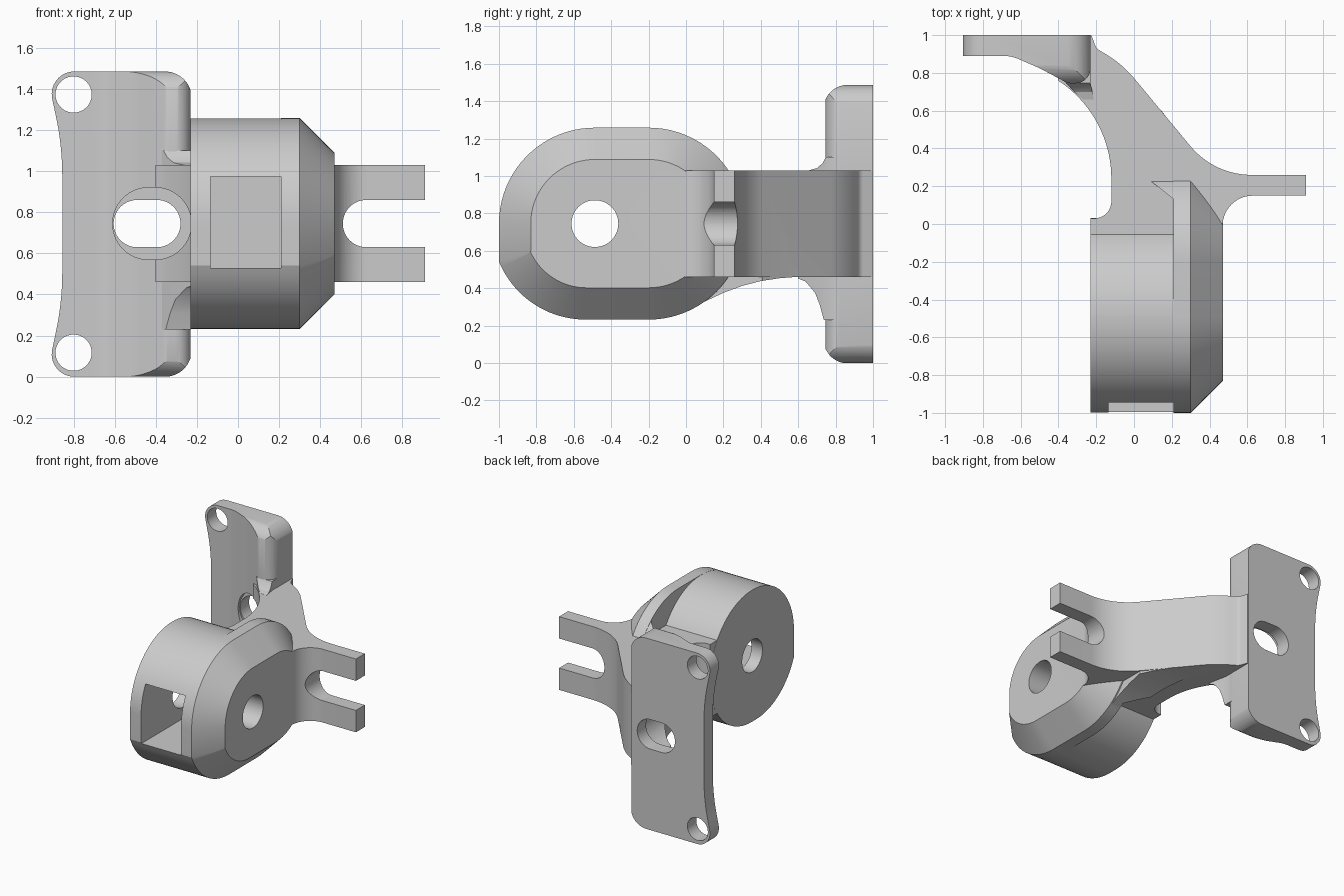
import bpy, bmesh, math
from mathutils import Vector, Matrix

if "Cube" in bpy.data.objects:
    bpy.data.objects.remove(bpy.data.objects["Cube"], do_unlink=True)

steel = bpy.data.materials.new("plain grey")
steel.use_nodes = True
GREY = (0.6, 0.6, 0.6, 1)
steel.diffuse_color = GREY
steel.node_tree.nodes["Principled BSDF"].inputs["Base Color"].default_value = GREY


def rounded(corners, steps=14):
    """Closed outline from (u, v, radius) corners; radius may be left out."""
    pts = []
    n = len(corners)
    for i, c in enumerate(corners):
        p = Vector(c[:2])
        r = c[2] if len(c) > 2 else 0
        if r <= 0:
            pts.append(p)
            continue
        a = (Vector(corners[i - 1][:2]) - p).normalized()
        b = (Vector(corners[(i + 1) % n][:2]) - p).normalized()
        half = a.angle(b) / 2
        centre = p + (a + b).normalized() * r / math.sin(half)
        start = p + a * r / math.tan(half) - centre
        end = p + b * r / math.tan(half) - centre
        turn = math.atan2(start.x * end.y - start.y * end.x, start.dot(end))
        pts += [centre + Matrix.Rotation(turn * k / steps, 2) @ start
                for k in range(steps + 1)]
    return pts


def loft(name, axis, sections):
    """Solid through (outline, position) sections along one axis."""
    place = {"x": lambda p, h: (h, p[0], p[1]),
             "y": lambda p, h: (p[0], h, p[1]),
             "z": lambda p, h: (p[0], p[1], h)}[axis]
    bm = bmesh.new()
    rings = [[bm.verts.new(place(p, h)) for p in line] for line, h in sections]
    bm.faces.new(rings[0][::-1])
    bm.faces.new(rings[-1])
    for low, high in zip(rings, rings[1:]):
        for i in range(len(low)):
            bm.faces.new((low[i - 1], low[i], high[i], high[i - 1]))
    bm.normal_update()
    if bm.calc_volume(signed=True) < 0:
        bmesh.ops.reverse_faces(bm, faces=bm.faces[:])
    mesh = bpy.data.meshes.new(name)
    bm.to_mesh(mesh)
    bm.free()
    mesh.materials.append(steel)
    ob = bpy.data.objects.new(name, mesh)
    bpy.context.collection.objects.link(ob)
    return ob


def prism(name, axis, outline, low, high):
    return loft(name, axis, [(outline, low), (outline, high)])


def volume(ob):
    bm = bmesh.new()
    bm.from_object(ob, bpy.context.evaluated_depsgraph_get())
    result = bm.calc_volume(signed=True)
    bm.free()
    return result


def combine(base, other, operation):
    """Boolean that is only accepted when the resulting volume is sensible."""
    a, b = volume(base), volume(other)
    least, most = {"UNION": (max(a, b), a + b), "DIFFERENCE": (a - b, a),
                   "INTERSECT": (1e-6, min(a, b))}[operation]
    mod = base.modifiers.new("join", "BOOLEAN")
    mod.operation, mod.object = operation, other
    done = False
    for solver in ("MANIFOLD", "EXACT", "FLOAT"):
        mod.solver = solver
        bpy.context.view_layer.update()
        if least * 0.995 <= volume(base) <= most * 1.005:
            bpy.context.view_layer.objects.active = base
            bpy.ops.object.modifier_apply(modifier=mod.name)
            done = True
            break
    if not done:
        base.modifiers.remove(mod)
    if done or operation != "UNION":
        bpy.data.objects.remove(other, do_unlink=True)
    return done


def slot(u0, u1, v0, v1):
    r = min(u1 - u0, v1 - v0) * 0.499
    return rounded([(u0, v0, r), (u1, v0, r), (u1, v1, r), (u0, v1, r)])


def housing_outline(back, d):
    """Side outline of the housing, shrunk inward by d."""
    r = 0.512 - d
    return rounded([(back - d, 1.258 - d, r), (d - 1, 1.258 - d, r),
                    (d - 1, 0.54 + 0.3 * d), (0.62 * d - 0.85, 0.232 + d, 0.5 - d),
                    (back - d, 0.232 + d, r)], 20)


# Mounting plate with its thick rounded rib
plate = prism("mounting_plate", "z", rounded([
    (-0.95, 1), (-0.95, 0.89), (-0.65, 0.89, 0.2), (-0.5, 0.825, 0.4),
    (-0.35, 0.745, 0.06), (-0.23, 0.745, 0.08), (-0.23, 1)]), -0.1, 1.6)
combine(plate, prism("plate_face", "y", rounded([
    (-0.225, 0, 0.13), (-0.225, 1.485, 0.13), (-0.932, 1.485, 0.11),
    (-0.855, 1.12, 1.4), (-0.855, 0.365, 1.4), (-0.932, 0, 0.11)]), 0.5, 1.2), "INTERSECT")
combine(plate, prism("plate_side", "x", rounded([
    (0.735, -0.002, 0.13), (0.735, 1.487, 0.13), (1.1, 1.487), (1.1, -0.002)]),
    -1.2, 0.2), "INTERSECT")

# Curved arm ending in the flat fork
sweep = [(0.62 * math.cos(math.radians(a)) - 0.74, 0.62 * math.sin(math.radians(a)) + 0.24)
         for a in range(0, 58, 3)]
arm = prism("arm", "z", rounded(
    [(-0.229, -0.1), (-0.229, 0.03), (-0.12, 0.03, 0.09)] + sweep +
    [(-0.4, 0.9), (-0.4, 0.95), (-0.24, 0.998), (-0.225, 0.998), (-0.2, 0.93, 0.05),
     (-0.06, 0.845, 0.6), (0.425, 0.26, 0.42), (0.91, 0.26), (0.91, 0.15),
     (0.469, 0.15, 0.16), (0.469, -0.1)]), 0.46, 1.03)

# Roller housing: round hub plus a longer chamfered flange
hub = prism("roller_housing", "x", housing_outline(0.033, 0.001), -0.23, 0.23)
flange = loft("flange", "x", [(housing_outline(0.313, 0), 0.21),
                              (housing_outline(0.313, 0), 0.3),
                              (housing_outline(0.313, 0.17), 0.47)])
wedge = prism("flange_wedge", "x", housing_outline(0.313, 0.002), 0, 0.28)
combine(wedge, prism("wedge_plan", "z", [
    (0.211, 0.1), (0.211, 0.13), (0.06, 0.25), (0.06, 0.4), (0.29, 0.4), (0.29, 0.1)],
    0, 2), "INTERSECT")

# Gusset blending the flange into the underside of the arm
gusset = prism("gusset", "x", [
    (-0.1, 0.5), (-0.1, 0.26), (0, 0.28), (0.1, 0.328), (0.2, 0.375), (0.3, 0.412),
    (0.4, 0.438), (0.5, 0.453), (0.6, 0.461), (0.6, 0.5)], -0.3, 0.4)
combine(gusset, prism("gusset_plan", "z", [
    (0.22, -0.2), (0.22, 0.13), (0.06, 0.26), (-0.05, 0.62), (0.13, 0.62),
    (0.29, 0.41), (0.29, -0.2)], 0, 2), "INTERSECT")

# Fillets where the arm meets the rib, below and above
fillets = []
for name, profile in (
    ("lower_fillet", [(0.58, 0.5), (0.58, 0.459), (0.64, 0.435), (0.69, 0.375),
                      (0.715, 0.31), (0.737, 0.23), (0.88, 0.23), (0.88, 0.5)]),
    ("upper_fillet", [(0.66, 1), (0.66, 1.031), (0.7, 1.042), (0.73, 1.068),
                      (0.747, 1.1), (0.88, 1.1), (0.88, 1)])):
    fillet = prism(name, "x", profile, -0.6, 0.2)
    combine(fillet, prism("fillet_plan", "z", [
        (-0.2, 0.6), (-0.295, 0.68), (-0.37, 0.755), (-0.37, 0.9),
        (-0.232, 0.9), (-0.231, 0.75)], 0, 2), "INTERSECT")
    fillets.append(fillet)

# Axle bore, roller pocket and fork gap
for part in (hub, flange):
    combine(part, prism("axle_bore", "x", slot(-0.612, -0.362, 0.62, 0.87), -0.5, 0.7),
            "DIFFERENCE")
combine(hub, prism("roller_pocket", "y", [
    (-0.135, 0.53), (0.209, 0.53), (0.209, 0.975), (-0.135, 0.975)], -1.2, -0.25),
    "DIFFERENCE")
combine(arm, prism("fork_gap", "y", slot(0.51, 1.2, 0.63, 0.86), -0.2, 0.6), "DIFFERENCE")

# Counterbored slot and screw holes of the plate
for part in (plate, arm):
    combine(part, prism("counterbore", "y", slot(-0.61, -0.227, 0.57, 0.92), 0.4, 0.892),
            "DIFFERENCE")
    combine(part, prism("plate_slot", "y", slot(-0.605, -0.28, 0.63, 0.86), 0.8, 1.1),
            "DIFFERENCE")
for z in (0.117, 1.373):
    combine(plate, prism("screw_hole", "y", slot(-0.888, -0.712, z - 0.088, z + 0.088),
                         0.8, 1.1), "DIFFERENCE")

# Join into one casting
parts = [hub]
for part in [flange, wedge, arm, gusset, plate] + fillets:
    if not combine(hub, part, "UNION"):
        parts.append(part)

# Smooth curves, crisp edges
bpy.ops.object.select_all(action="DESELECT")
for part in parts:
    part.select_set(True)
bpy.context.view_layer.objects.active = hub
bpy.ops.object.shade_smooth_by_angle(angle=math.radians(25))
